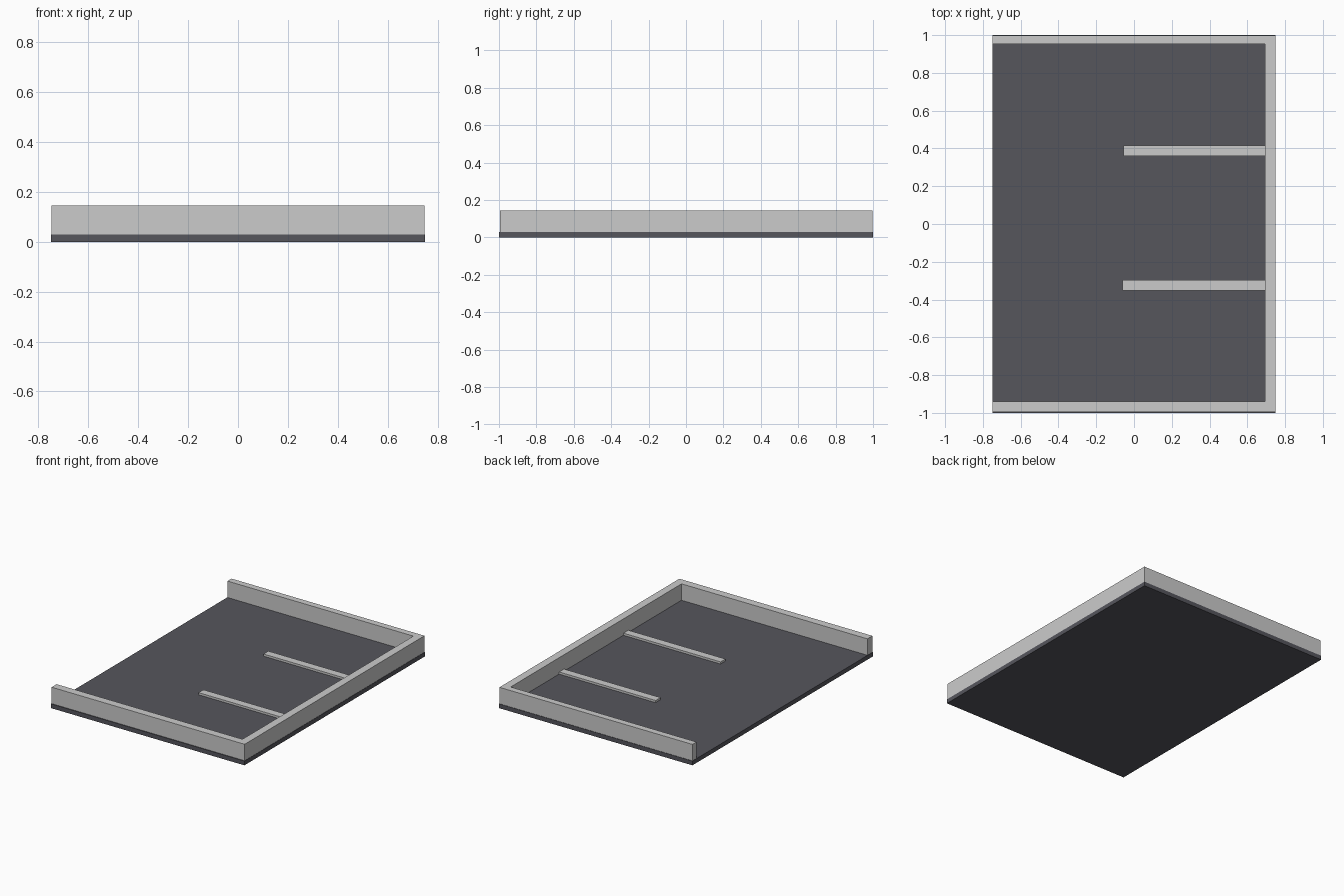
import bpy

if "Cube" in bpy.data.objects:
    bpy.data.objects.remove(bpy.data.objects["Cube"])


def material(name, rgb):
    m = bpy.data.materials.new(name)
    m.diffuse_color = (*rgb, 1)
    m.use_nodes = True
    m.node_tree.nodes["Principled BSDF"].inputs["Base Color"].default_value = m.diffuse_color
    return m


light_grey = material("light grey", (0.60, 0.60, 0.60))
dark_grey = material("dark grey", (0.092, 0.092, 0.108))


def box(name, x, y, z, mat):
    """Axis-aligned box from (min, max) ranges."""
    bpy.ops.mesh.primitive_cube_add(size=1)
    o = bpy.context.object
    o.name = name
    for v in o.data.vertices:
        v.co = [r[0] if c < 0 else r[1] for c, r in zip(v.co, (x, y, z))]
    o.data.materials.append(mat)
    return o


FLOOR, TOP = 0.03, 0.145

# floor slab
box("floor_slab", (-0.75, 0.75), (-1, 1), (0, FLOOR), dark_grey)

# perimeter walls on three sides, left side open
box("back_wall", (-0.748, 0.748), (0.952, 0.997), (FLOOR, TOP), light_grey)
box("front_wall", (-0.748, 0.748), (-0.995, -0.94), (FLOOR, TOP), light_grey)
box("right_wall", (0.693, 0.748), (-0.94, 0.952), (FLOOR, TOP), light_grey)

# low divider strips
for i, (y, x0) in enumerate(((0.388, -0.055), (-0.324, -0.06))):
    box(f"divider_strip_{i + 1}", (x0, 0.693), (y - 0.027, y + 0.027),
        (FLOOR, 0.045), light_grey)
